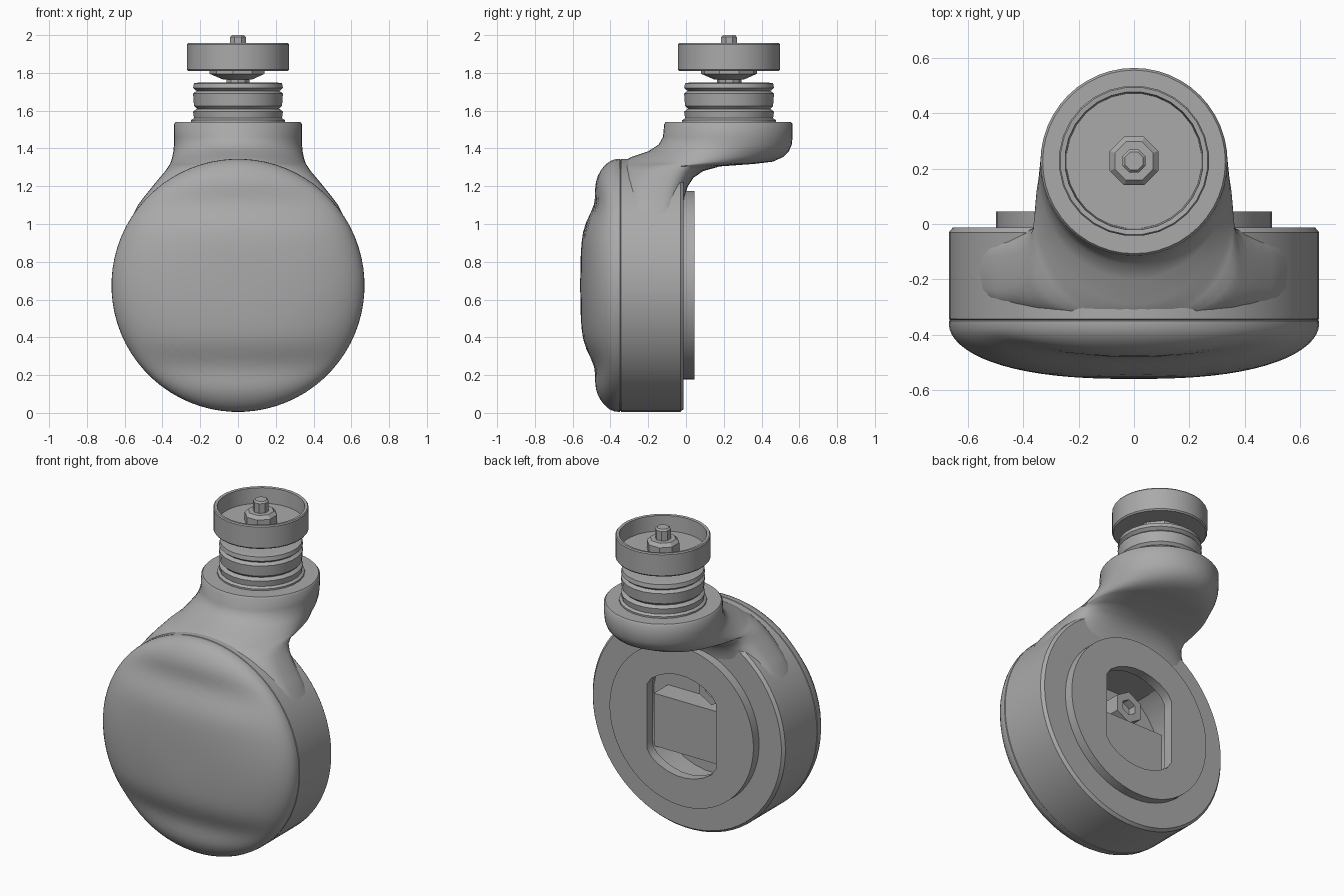
import bpy, bmesh, math
from mathutils import Vector

cube = bpy.data.objects.get("Cube")
if cube:
    bpy.data.objects.remove(cube, do_unlink=True)

grey = bpy.data.materials.new("plain_grey")
grey.use_nodes = True
grey.diffuse_color = (0.4, 0.4, 0.4, 1)
grey.node_tree.nodes["Principled BSDF"].inputs["Base Color"].default_value = (0.4, 0.4, 0.4, 1)

DISC_Z, R = 0.675, 0.67      # round housing
POST_Y = 0.228               # vertical axis of the connector


def finish(name, bm, angle=35):
    bmesh.ops.remove_doubles(bm, verts=bm.verts, dist=0.0001)
    bmesh.ops.recalc_face_normals(bm, faces=bm.faces)
    mesh = bpy.data.meshes.new(name)
    bm.to_mesh(mesh)
    bm.free()
    mesh.materials.append(grey)
    ob = bpy.data.objects.new(name, mesh)
    bpy.context.collection.objects.link(ob)
    shade(ob, angle)
    return ob


def shade(ob, angle=35):
    bpy.ops.object.select_all(action='DESELECT')
    ob.select_set(True)
    bpy.context.view_layer.objects.active = ob
    bpy.ops.object.shade_smooth_by_angle(angle=math.radians(angle))


def skin(bm, loops):
    """Bridge rings of points into a tube; cap non-degenerate ends."""
    rings = [[bm.verts.new(p) for p in loop] for loop in loops]
    n = len(rings[0])
    for a, b in zip(rings, rings[1:]):
        for i in range(n):
            j = (i + 1) % n
            bm.faces.new((a[i], a[j], b[j], b[i]))
    for loop, ring in ((loops[0], rings[0]), (loops[-1], rings[-1])):
        if (Vector(loop[0]) - Vector(loop[1])).length > 0.001:
            bm.faces.new(ring)


def lathe(name, profile, segs, axis='Z', center=(0, POST_Y, 0), bend=None, angle=35):
    """Revolve (radius, height) pairs around an axis."""
    bm = bmesh.new()
    loops = []
    for r, h in profile:
        loop = []
        for i in range(segs):
            a = math.tau * (i + 0.5) / segs
            u, v = r * math.cos(a), r * math.sin(a)
            if axis == 'Z':
                p = Vector((u, v, h))
            else:
                p = Vector((u, h + (bend(r, v) if bend else 0), v))
            loop.append(p + Vector(center))
        loops.append(loop)
    skin(bm, loops)
    return finish(name, bm, angle)


def cut(ob, cutter):
    mod = ob.modifiers.new("cut", 'BOOLEAN')
    mod.object = cutter
    mod.solver = 'EXACT'
    bpy.context.view_layer.objects.active = ob
    bpy.ops.object.modifier_apply(modifier=mod.name)
    bpy.data.objects.remove(cutter, do_unlink=True)
    shade(ob)


# Round housing with a domed front, scooped above and below the middle
def scoop(r, dz):
    t = min(r / R, 1)
    return 0.04 * math.exp(-((abs(dz) - 0.44) / 0.1) ** 2) * (1 - t ** 6)


mid = (0, 0, DISC_Z)
profile = []
STEPS = 18
for k in range(STEPS + 1):
    t = math.sin(k / STEPS * math.pi / 2)
    profile.append((R * t, -0.36 - 0.2 * math.sqrt(max(0, 1 - t ** 2.5))))
profile += [(R, -0.35), (R - 0.005, -0.347), (R, -0.343),
            (R, -0.03), (R - 0.015, -0.012), (0, -0.012)]


def rim_safe_scoop(r, dz):
    return scoop(r, dz) if r < R - 0.02 else 0


# The flat back shares the same radii, so the dome is bent afterwards
housing = lathe("housing", profile, 72, 'Y', mid)
for v in housing.data.vertices:
    if v.co.y < -0.36:
        dz = v.co.z - DISC_Z
        v.co.y += scoop(math.hypot(v.co.x, dz), dz)
cavity = lathe("cavity_cutter", [(0.4, -0.25), (0.4, 0.1)], 32, 'Y', mid)
cut(housing, cavity)

# Back plate with a flat-sided round opening
plate = lathe("back_plate", [(0.5, -0.015), (0.5, 0.045)], 64, 'Y', mid)
bm = bmesh.new()
slot = []
for i in range(32):
    a = math.tau * (i + 0.5) / 32
    slot.append((max(-0.24, min(0.24, 0.33 * math.cos(a))), 0.32 * math.sin(a) + DISC_Z))
skin(bm, [[(x, y, z) for x, z in slot] for y in (-0.1, 0.1)])
cut(plate, finish("slot_cutter", bm))

# Inner shelf and nut seen through the opening
bm = bmesh.new()
bmesh.ops.create_cube(bm, size=1)
for v in bm.verts:
    v.co = (v.co.x * 0.6, v.co.y * 0.14 - 0.18, v.co.z * 0.33 + 0.58)
finish("inner_shelf", bm)
lathe("inner_nut", [(0.1, -0.26), (0.1, -0.14), (0.05, -0.14), (0.05, -0.19), (0, -0.19)],
      6, 'Y', (-0.08, 0, 0.86))

# Neck sweeping up and back into the round flange:
# height, front y, back y, half width, squareness
sections = [
    (1.00, -0.33, -0.015, 0.58, 4), (1.10, -0.34, -0.012, 0.53, 4),
    (1.14, -0.34, -0.01, 0.50, 4), (1.20, -0.345, 0.01, 0.452, 3.6),
    (1.245, -0.35, 0.04, 0.415, 3.2), (1.28, -0.35, 0.09, 0.385, 2.8),
    (1.305, -0.35, 0.18, 0.368, 2.5), (1.318, -0.345, 0.36, 0.36, 2.2),
    (1.33, -0.335, 0.46, 0.355, 2.1), (1.355, -0.29, 0.515, 0.348, 2),
    (1.385, -0.20, 0.545, 0.342, 2), (1.42, -0.145, 0.56, 0.339, 2),
    (1.46, -0.122, 0.564, 0.338, 2), (1.53, -0.115, 0.564, 0.338, 2),
    (1.54, -0.107, 0.556, 0.33, 2),
]
bm = bmesh.new()
loops = []
for z, y0, y1, hx, e in sections:
    loop = []
    for i in range(48):
        a = math.tau * i / 48
        c, s = math.cos(a), math.sin(a)
        x = math.copysign(abs(c) ** (2 / e), c) * hx
        y = math.copysign(abs(s) ** (2 / e), s) * (y1 - y0) / 2 + (y0 + y1) / 2
        loop.append((x, y, z))
    loops.append(loop)
skin(bm, loops)
finish("neck_flange", bm, 50)

# Ribbed collar standing on the flange
lathe("ribbed_collar", [
    (0.25, 1.53), (0.25, 1.55), (0.235, 1.56), (0.24, 1.595), (0.22, 1.61),
    (0.235, 1.625), (0.24, 1.69), (0.222, 1.705), (0.24, 1.72), (0.235, 1.745),
    (0.2, 1.75)], 24)

# Post and tapered washer between the collar and the cup
lathe("centre_post", [(0.065, 1.74), (0.065, 1.84)], 10)
lathe("tapered_washer", [(0.08, 1.765), (0.15, 1.795), (0.15, 1.82)], 9, angle=20)

# Open cup with a thin wall
lathe("cup", [(0, 1.81), (0.265, 1.81), (0.272, 1.818), (0.272, 1.95), (0.267, 1.957),
              (0.25, 1.955), (0.245, 1.86), (0, 1.86)], 28)

# Nut and screw tip in the cup
lathe("cup_nut", [(0.095, 1.85), (0.095, 1.91), (0.075, 1.93)], 8, angle=20)
lathe("screw_tip", [(0.045, 1.9), (0.045, 1.99), (0.035, 2.0)], 8, angle=20)
